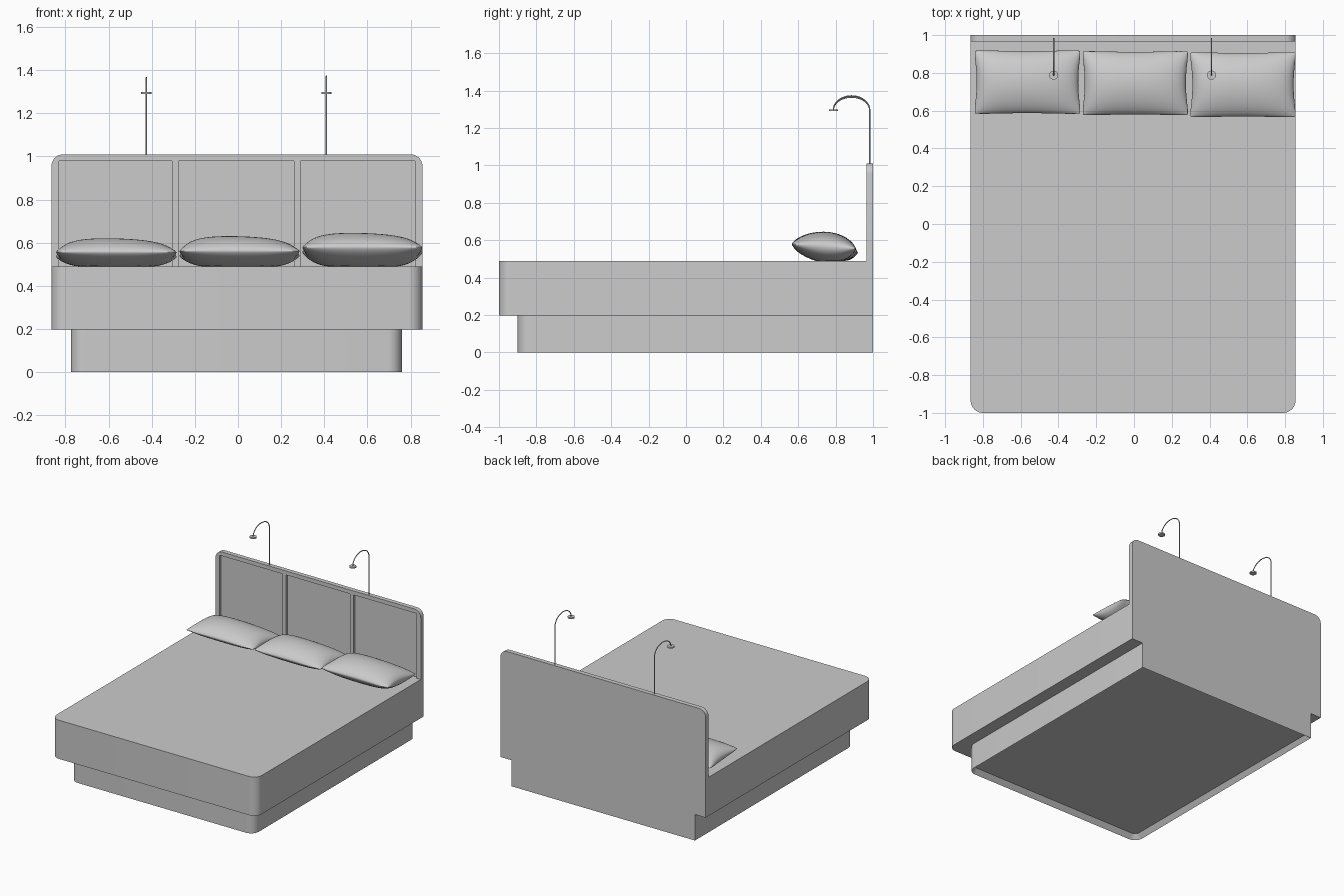
import bpy, bmesh, math
from mathutils import Vector

if "Cube" in bpy.data.objects:
    bpy.data.objects.remove(bpy.data.objects["Cube"])

# One plain grey for everything
grey = bpy.data.materials.new("plain grey")
grey.use_nodes = True
GREY = (0.6, 0.6, 0.6, 1)
grey.diffuse_color = GREY
grey.node_tree.nodes["Principled BSDF"].inputs["Base Color"].default_value = GREY


def finish(bm, name, angle=35):
    bmesh.ops.recalc_face_normals(bm, faces=bm.faces)
    mesh = bpy.data.meshes.new(name)
    bm.to_mesh(mesh)
    bm.free()
    mesh.materials.append(grey)
    ob = bpy.data.objects.new(name, mesh)
    bpy.context.collection.objects.link(ob)
    bpy.ops.object.select_all(action='DESELECT')
    ob.select_set(True)
    bpy.context.view_layer.objects.active = ob
    bpy.ops.object.shade_smooth_by_angle(angle=math.radians(angle))
    return ob


def arc(cx, cy, r, start, end, steps=8):
    """Points of a rounded corner, angles in degrees."""
    angles = [math.radians(start + (end - start) * i / steps) for i in range(steps + 1)]
    return [(cx + r * math.cos(a), cy + r * math.sin(a)) for a in angles]


def prism(outline, place, push):
    """Extrude a 2D outline, placed in 3D by a function, along a vector."""
    bm = bmesh.new()
    face = bm.faces.new([bm.verts.new(place(a, b)) for a, b in outline])
    new = bmesh.ops.extrude_face_region(bm, geom=[face])["geom"]
    bmesh.ops.translate(bm, vec=push, verts=[v for v in new if isinstance(v, bmesh.types.BMVert)])
    bmesh.ops.recalc_face_normals(bm, faces=bm.faces)
    return bm


def slab(x0, x1, y0, y1, z0, z1, r):
    """Block with rounded front corners and a square back."""
    outline = [(x1, y1), (x0, y1)] + arc(x0 + r, y0 + r, r, 180, 270) + arc(x1 - r, y0 + r, r, 270, 360)
    return prism(outline, lambda a, b: (a, b, z0), (0, 0, z1 - z0))


# Mattress block
finish(slab(-0.865, 0.855, -1, 1, 0.197, 0.49, 0.065), "mattress")

# Plinth with a recessed underside
bm = slab(-0.775, 0.76, -0.9, 1, 0, 0.197, 0.065)
under = min(bm.faces, key=lambda f: f.calc_center_median().z)
bmesh.ops.inset_region(bm, faces=[under], thickness=0.03)
bmesh.ops.translate(bm, vec=(0, 0, 0.035), verts=under.verts)
finish(bm, "plinth")

# Headboard: solid back plate and a comb-shaped frame leaving three panels
L, R, Z0, Z1, CR = -0.865, 0.855, 0.49, 1.01, 0.055
top = [(L, Z0)] + arc(L + CR, Z1 - CR, CR, 180, 90) + arc(R - CR, Z1 - CR, CR, 90, 0) + [(R, Z0)]
finish(prism(top, lambda a, b: (a, 0.983, b), (0, 0.017, 0)), "headboard_back")
teeth = []
for x0, x1 in ((0.29, 0.82), (-0.275, 0.26), (-0.83, -0.305)):
    teeth += [(x1, Z0), (x1, 0.98), (x0, 0.98), (x0, Z0)]
finish(prism(top + teeth, lambda a, b: (a, 0.966, b), (0, 0.017, 0)), "headboard_frame")


def pillow(name, x0, x1, y0, y1, seam, crown):
    """Two puffed sheets meeting at a seam, pinched between the corners."""
    n, m = 32, 24
    cx, cy, hx, hy = (x0 + x1) / 2, (y0 + y1) / 2, (x1 - x0) / 2, (y1 - y0) / 2
    bm = bmesh.new()
    for side in (1, -1):
        grid = []
        for i in range(n + 1):
            u = -math.cos(math.pi * i / n)
            row = []
            for j in range(m + 1):
                v = -math.cos(math.pi * j / m)
                x = cx + hx * u * (1 - 0.06 * (1 - v * v) - 0.03 * v ** 8)
                y = cy + hy * v * (1 - 0.04 * (1 - u * u) - 0.03 * u ** 8)
                puff = max(0, 1 - u * u) ** 0.5 * (1 + 0.25 * u * u)
                puff *= max(0, 1 - v * v) ** 0.62 * (1 + 0.12 * v)
                middle = seam - 0.012 * v
                if side > 0:
                    z = middle + (crown - seam) * puff * (1 - 0.1 * u)
                else:
                    z = max(0.4905, middle - (seam - 0.485) * puff * 1.05)
                row.append(bm.verts.new((x, y, z)))
            grid.append(row)
        for i in range(n):
            for j in range(m):
                bm.faces.new((grid[i][j], grid[i + 1][j], grid[i + 1][j + 1], grid[i][j + 1]))
    bmesh.ops.remove_doubles(bm, verts=bm.verts, dist=0.0002)
    finish(bm, name, 80)


pillow("right_pillow", -0.85, -0.278, 0.58, 0.922, 0.545, 0.62)
pillow("middle_pillow", -0.278, 0.292, 0.573, 0.918, 0.55, 0.63)
pillow("left_pillow", 0.292, 0.862, 0.562, 0.912, 0.567, 0.645)


def lamp(side, x, rise):
    """Thin post bending forward over the bed, with a small disc shade."""
    path = [Vector((x, 0.982, 1.0))]
    for i in range(25):
        a = math.pi * i / 24
        path.append(Vector((x, 0.885 + 0.097 * math.cos(a), 1.297 + rise * math.sin(a))))
    curve = bpy.data.curves.new(side + "_lamp_stem", 'CURVE')
    curve.dimensions = '3D'
    curve.bevel_depth = 0.0035
    curve.bevel_resolution = 2
    curve.use_fill_caps = True
    spline = curve.splines.new('POLY')
    spline.points.add(len(path) - 1)
    for point, co in zip(spline.points, path):
        point.co = (*co, 1)
    curve.materials.append(grey)
    bpy.context.collection.objects.link(bpy.data.objects.new(side + "_lamp_stem", curve))
    disc = arc(x, 0.788, 0.024, 0, 345, 23)
    finish(prism(disc, lambda a, b: (a, b, 1.29), (0, 0, 0.01)), side + "_lamp_shade")


lamp("right", -0.425, 0.068)
lamp("left", 0.41, 0.075)
